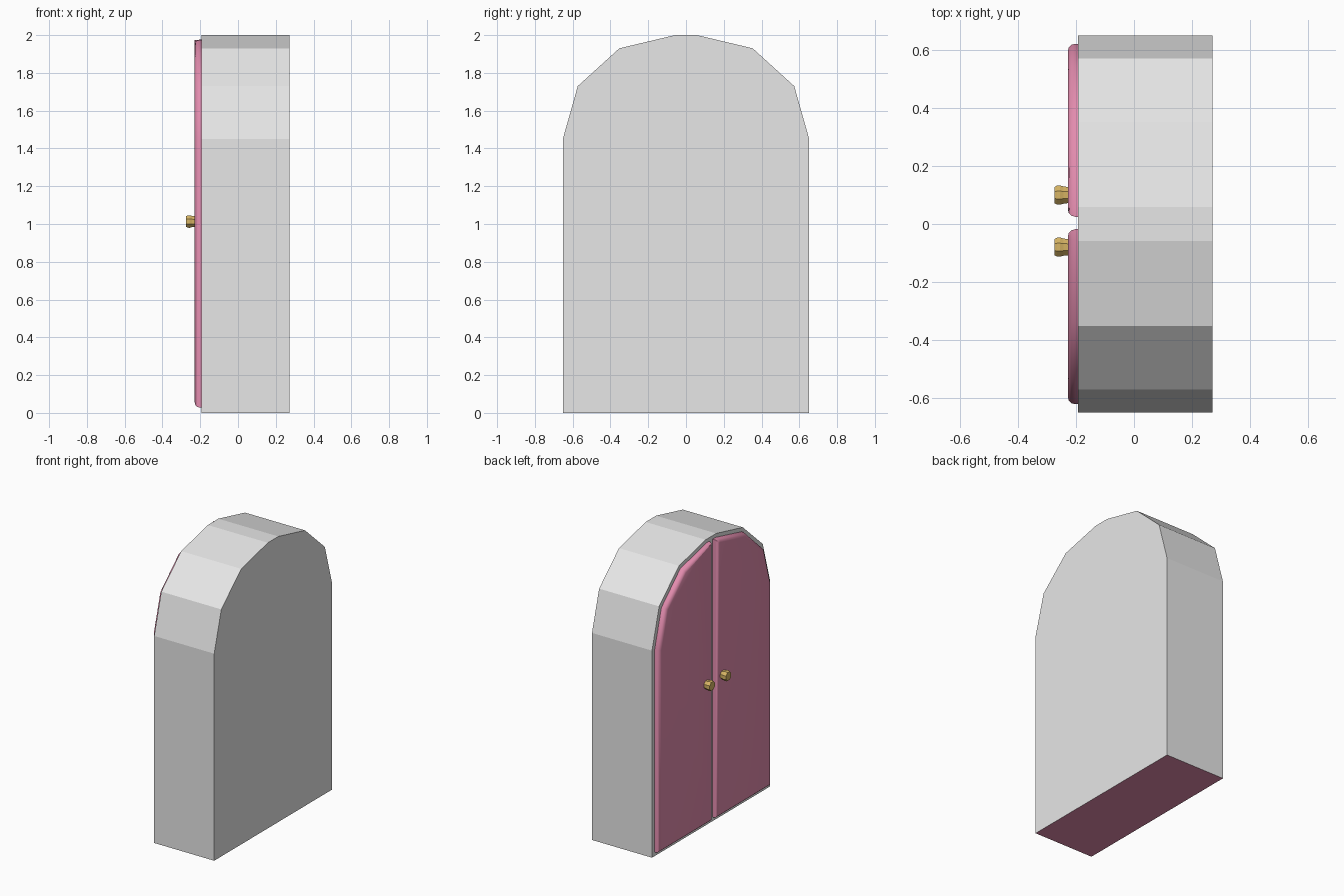
import bpy, bmesh, math

if "Cube" in bpy.data.objects:
    bpy.data.objects.remove(bpy.data.objects["Cube"])


def material(name, rgb):
    m = bpy.data.materials.new(name)
    m.diffuse_color = (*rgb, 1)
    m.use_nodes = True
    m.node_tree.nodes["Principled BSDF"].inputs["Base Color"].default_value = m.diffuse_color
    return m


GREY = material("pale_grey", (0.8, 0.8, 0.8))
PINK = material("rose_pink", (0.76, 0.26, 0.42))
GOLD = material("gold", (0.68, 0.46, 0.13))


def finish(name, bm, mats, smooth=None):
    bmesh.ops.recalc_face_normals(bm, faces=bm.faces[:])
    me = bpy.data.meshes.new(name)
    bm.to_mesh(me)
    bm.free()
    for m in mats:
        me.materials.append(m)
    ob = bpy.data.objects.new(name, me)
    bpy.context.collection.objects.link(ob)
    if smooth:
        bpy.context.view_layer.objects.active = ob
        ob.select_set(True)
        bpy.ops.object.shade_smooth_by_angle(angle=math.radians(smooth))
        ob.select_set(False)
    return ob


def prism(points, x0, x1):
    """Extrude a y-z outline from x0 to x1."""
    bm = bmesh.new()
    a = [bm.verts.new((x0, y, z)) for y, z in points]
    b = [bm.verts.new((x1, y, z)) for y, z in points]
    n = len(points)
    bm.faces.new(a)
    bm.faces.new(b[::-1])
    for i in range(n):
        bm.faces.new((a[i], a[(i + 1) % n], b[(i + 1) % n], b[i]))
    return bm


FRONT, BACK, DOOR = -0.193, 0.272, -0.229

# Arched cabinet body with a pink underside
half = [(0.652, 0), (0.652, 1.45), (0.573, 1.73), (0.353, 1.93), (0.058, 2.0)]
bm = prism(half + [(-y, z) for y, z in reversed(half)], FRONT, BACK)
for f in bm.faces:
    if all(v.co.z < 0.001 for v in f.verts):
        f.material_index = 1
finish("cabinet_body", bm, [GREY, PINK])

# Two half-arch doors with rounded front edges, and their knobs
leaf = [(0.623, 0.028), (0.623, 1.445), (0.548, 1.712), (0.34, 1.905), (0.055, 1.974)]
for side, s, inner, knob_y in (("left", 1, 0.025, 0.1), ("right", -1, 0.018, -0.08)):
    pts = leaf + [(inner, 1.976), (inner, 0.028)]
    bm = prism([(s * y, z) for y, z in pts], DOOR, FRONT)
    edges = [e for e in bm.edges if all(v.co.x < DOOR + 0.001 for v in e.verts)]
    bmesh.ops.bevel(bm, geom=edges, offset=0.026, segments=3, profile=0.5,
                    affect='EDGES')
    finish("door_" + side, bm, [PINK], 35)

    # Faceted knob turned around the x axis
    bm = bmesh.new()
    rings = []
    for x, r in ((-0.226, 0.03), (-0.243, 0.032), (-0.256, 0.036), (-0.267, 0.035), (-0.274, 0.031)):
        rings.append([bm.verts.new((x, knob_y + r * math.cos(math.tau * (i + 0.5) / 8),
                                    1.013 + r * math.sin(math.tau * (i + 0.5) / 8)))
                      for i in range(8)])
    for a, b in zip(rings, rings[1:]):
        for i in range(8):
            j = (i + 1) % 8
            bm.faces.new((a[i], a[j], b[j], b[i]))
    bm.faces.new(rings[0])
    bm.faces.new(rings[-1])
    finish("knob_" + side, bm, [GOLD])
